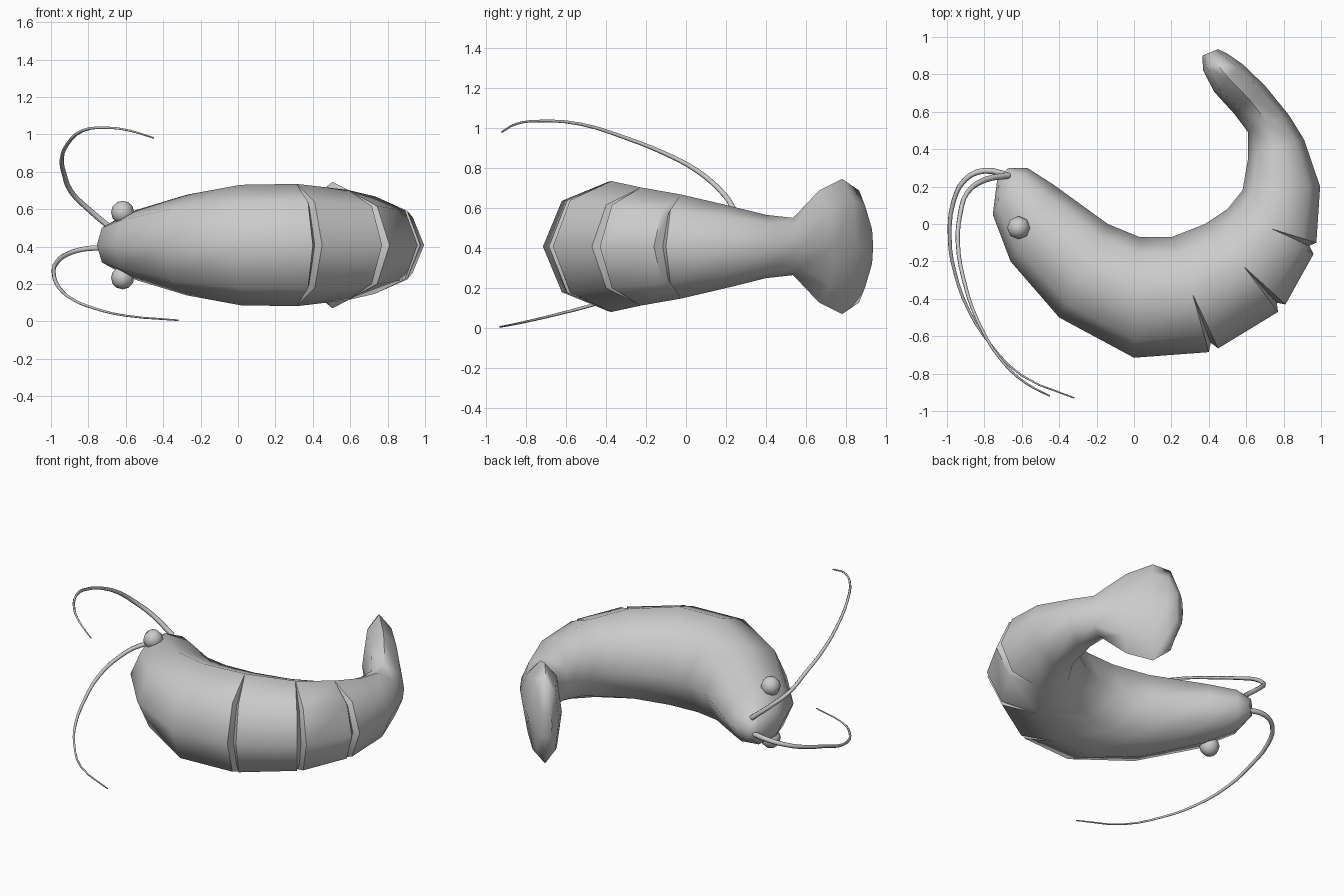
import bpy
import bmesh
import math
from mathutils import Vector

cube = bpy.data.objects.get("Cube")
if cube:
    bpy.data.objects.remove(cube, do_unlink=True)

MID_Z = 0.408
SIDES = 8

grey = bpy.data.materials.new("shell_grey")
grey.use_nodes = True
colour = (0.6, 0.6, 0.6, 1)
grey.diffuse_color = colour
grey.node_tree.nodes["Principled BSDF"].inputs["Base Color"].default_value = colour


def ring(bm, outer, inner, centre, height, pinch=0.0):
    """Eight-sided body section; pinch sinks only the outer back."""
    verts = []
    for k in range(SIDES):
        a = math.tau * k / SIDES
        c, s = math.cos(a), math.sin(a)
        on_back = c > 0.01
        side = (outer if on_back else inner) - centre
        p = side * abs(c)
        shrink = 1 - pinch if on_back else 1
        xy = centre + p * shrink
        verts.append(bm.verts.new((xy.x, xy.y, MID_Z + height * s * shrink)))
    return verts


def finish(obj, angle):
    obj.data.materials.clear()
    obj.data.materials.append(grey)
    bpy.ops.object.select_all(action='DESELECT')
    obj.select_set(True)
    bpy.context.view_layer.objects.active = obj
    bpy.ops.object.shade_smooth_by_angle(angle=math.radians(angle))


# Body sections from head to tail: outer edge, inner edge, half height
# A third point makes a notch between two shell plates
sections = [
    ((-.73, .25), (-.67, .30), .06),
    ((-.755, .05), (-.57, .30), .13),
    ((-.66, -.20), (-.43, .21), .187),
    ((-.40, -.50), (-.14, 0), .27),
    ((0, -.715), (.03, -.07), .322),
    ((.40, -.685), (.20, -.07), .327, (.45, -.665)),
    ((.77, -.47), (.38, 0), .295, (.81, -.43)),
    ((.96, -.16), (.50, .08), .26, (.975, -.10)),
    ((.995, .20), (.58, .18), .21),
    ((.91, .45), (.61, .35), .158),
    ((.83, .58), (.61, .49), .143),
    ((.70, .74), (.535, .59), .28),
    ((.58, .855), (.43, .705), .338),
    ((.50, .91), (.37, .82), .28),
    ((.45, .935), (.365, .90), .12),
]
bm = bmesh.new()
rings = []
for sec in sections:
    outer, inner, height = Vector(sec[0]), Vector(sec[1]), sec[2]
    if len(sec) == 3:
        rings.append(ring(bm, outer, inner, (outer + inner) / 2, height))
    else:
        second = Vector(sec[3])
        middle = (outer + second) / 2
        centre = (middle + inner) / 2
        rings.append(ring(bm, outer, inner, centre, height))
        rings.append(ring(bm, middle, inner, centre, height, pinch=.13))
        rings.append(ring(bm, second, inner, centre, height))
for a, b in zip(rings, rings[1:]):
    for k in range(SIDES):
        n = (k + 1) % SIDES
        bm.faces.new((a[k], a[n], b[n], b[k]))
bm.faces.new(rings[0])
bm.faces.new(rings[-1])
bmesh.ops.remove_doubles(bm, verts=bm.verts, dist=0.001)
bmesh.ops.recalc_face_normals(bm, faces=bm.faces)
mesh = bpy.data.meshes.new("body")
bm.to_mesh(mesh)
bm.free()
body = bpy.data.objects.new("body", mesh)
bpy.context.collection.objects.link(body)
finish(body, 58)

# Eyes on both sides of the head
for name, side in (("left_eye", 1), ("right_eye", -1)):
    bpy.ops.mesh.primitive_uv_sphere_add(
        segments=8, ring_count=6, radius=.062,
        location=(-.617, -.02, MID_Z + side * .175))
    eye = bpy.context.object
    eye.name = name
    finish(eye, 60)


# Long tapering feelers
def feeler(name, points):
    curve = bpy.data.curves.new(name, 'CURVE')
    curve.dimensions = '3D'
    curve.bevel_depth = .017
    curve.bevel_resolution = 1
    curve.use_fill_caps = True
    curve.resolution_u = 3
    spline = curve.splines.new('BEZIER')
    spline.bezier_points.add(len(points) - 1)
    for i, (bp, co) in enumerate(zip(spline.bezier_points, points)):
        bp.co = co
        bp.handle_left_type = bp.handle_right_type = 'AUTO'
        bp.radius = 1 - .75 * i / (len(points) - 1)
    obj = bpy.data.objects.new(name, curve)
    bpy.context.collection.objects.link(obj)
    bpy.ops.object.select_all(action='DESELECT')
    obj.select_set(True)
    bpy.context.view_layer.objects.active = obj
    bpy.ops.object.convert(target='MESH')
    finish(bpy.context.object, 65)


feeler("upper_feeler", [
    (-.67, .26, .49), (-.80, .235, .60), (-.89, .17, .69), (-.93, .05, .79),
    (-.942, -.10, .87), (-.91, -.30, .95), (-.83, -.53, 1.02),
    (-.70, -.74, 1.035), (-.58, -.85, 1.02), (-.45, -.92, .98)])
feeler("lower_feeler", [
    (-.67, .26, .39), (-.80, .285, .39), (-.90, .24, .365), (-.965, .12, .32),
    (-.985, -.08, .255), (-.96, -.25, .185), (-.88, -.47, .115),
    (-.77, -.64, .07), (-.60, -.81, .03), (-.32, -.93, .006)])
